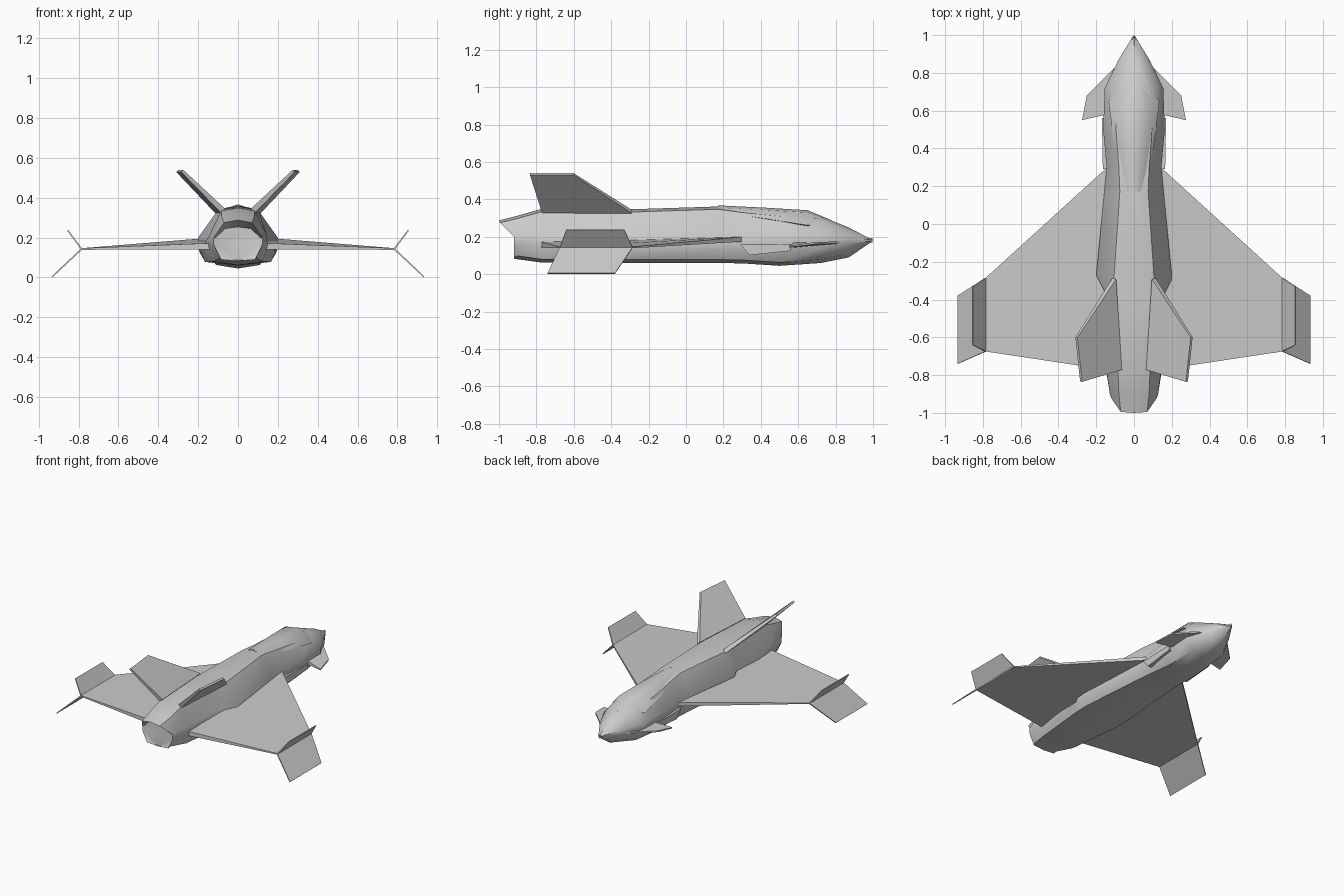
import bpy, bmesh, math
from mathutils import Vector


def finish(name, bm, angle=40, mirror=False):
    bmesh.ops.recalc_face_normals(bm, faces=bm.faces)
    me = bpy.data.meshes.new(name)
    bm.to_mesh(me)
    bm.free()
    ob = bpy.data.objects.new(name, me)
    bpy.context.collection.objects.link(ob)
    if mirror:
        ob.modifiers.new("mirror", "MIRROR").use_mirror_merge = False
    bpy.ops.object.select_all(action="DESELECT")
    ob.select_set(True)
    bpy.context.view_layer.objects.active = ob
    bpy.ops.object.shade_smooth_by_angle(angle=math.radians(angle))
    return ob


def loft(name, halves, angle=40):
    """Skin half rings (right side, top centre to bottom centre) mirrored in x."""
    bm = bmesh.new()
    rings = []
    for half in halves:
        full = half + [(-x, y, z) for x, y, z in half[-2:0:-1]]
        rings.append([bm.verts.new(p) for p in full])
    for a, b in zip(rings, rings[1:]):
        n = len(a)
        for i in range(n):
            bm.faces.new((a[i], a[(i + 1) % n], b[(i + 1) % n], b[i]))
    bm.faces.new(rings[0])
    bm.faces.new(rings[-1])
    return finish(name, bm, angle)


def plate(name, corners, thick, axis=(0, 0, 1)):
    """Four-cornered tapered panel; thick is given per corner along axis."""
    bm = bmesh.new()
    axis = Vector(axis).normalized()
    lo = [bm.verts.new(Vector(c) - axis * t / 2) for c, t in zip(corners, thick)]
    hi = [bm.verts.new(Vector(c) + axis * t / 2) for c, t in zip(corners, thick)]
    bm.faces.new(lo)
    bm.faces.new(hi)
    for i in range(4):
        j = (i + 1) % 4
        bm.faces.new((lo[i], lo[j], hi[j], hi[i]))
    return finish(name, bm, 20, True)


def section(y, zt, xt, wu, zu, wl, zl, xb, zb):
    return [(0, y, zt), (xt, y, zt - 0.015), (wu, y, zu), (wl, y, zl),
            (xb, y, zb + 0.018), (0, y, zb)]


# fuselage, nose to tail, with stepped-in flanks below the fins
body = [
    section(0.998, 0.183, 0.002, 0.003, 0.181, 0.003, 0.179, 0.002, 0.177),
    section(0.87, 0.25, 0.045, 0.082, 0.20, 0.082, 0.16, 0.05, 0.09),
    section(0.72, 0.31, 0.085, 0.155, 0.21, 0.155, 0.14, 0.10, 0.06),
    section(0.50, 0.325, 0.095, 0.163, 0.21, 0.160, 0.13, 0.11, 0.045),
    section(0.30, 0.345, 0.080, 0.145, 0.20, 0.145, 0.13, 0.12, 0.058),
    section(0.17, 0.362, 0.075, 0.157, 0.20, 0.157, 0.13, 0.13, 0.060),
    section(-0.27, 0.348, 0.105, 0.200, 0.20, 0.195, 0.13, 0.165, 0.060),
    section(-0.38, 0.348, 0.105, 0.145, 0.20, 0.190, 0.13, 0.165, 0.060),
    section(-0.77, 0.350, 0.085, 0.145, 0.21, 0.148, 0.16, 0.125, 0.062),
]
# exhaust with overhanging upper lip and recessed end
lip = [(0, -1, 0.288), (0.07, -0.995, 0.275), (0.122, -0.92, 0.20),
       (0.122, -0.92, 0.165), (0.085, -0.92, 0.09), (0, -0.92, 0.083)]
shroud = section(-0.90, 0.313, 0.08, 0.128, 0.205, 0.128, 0.165, 0.09, 0.08)
plug = [(x * 0.93, -0.915, 0.175 + (z - 0.175) * (0.7 if z > 0.25 else 0.95))
        for x, y, z in lip]
loft("fuselage", body + [shroud, lip, plug])

# canopy
canopy = []
for y, top, w, base in [(0.78, 0.288, 0.03, 0.26), (0.65, 0.342, 0.135, 0.262),
                        (0.42, 0.356, 0.105, 0.298), (0.17, 0.368, 0.06, 0.335)]:
    canopy.append([(0, y, top), (w * 0.55, y, top - 0.012), (w, y, base), (0, y, base - 0.03)])
loft("canopy", canopy)

# main wings
plate("wing", [(0.12, 0.32, 0.188), (0.785, -0.285, 0.143),
               (0.785, -0.675, 0.143), (0.12, -0.775, 0.157)],
      [0.026, 0.008, 0.008, 0.032])

# split wingtips
plate("upper_winglet", [(0.785, -0.285, 0.143), (0.855, -0.33, 0.237),
                        (0.855, -0.64, 0.237), (0.785, -0.675, 0.143)],
      [0.008, 0.006, 0.006, 0.008], (0.8, 0, -0.6))
plate("lower_winglet", [(0.785, -0.285, 0.143), (0.933, -0.38, 0.004),
                        (0.933, -0.74, 0.004), (0.785, -0.675, 0.143)],
      [0.008, 0.006, 0.006, 0.008], (0.68, 0, 0.73))

# canted tail fins
plate("tail_fin", [(0.105, -0.29, 0.335), (0.305, -0.60, 0.535),
                   (0.28, -0.835, 0.535), (0.075, -0.77, 0.335)],
      [0.03, 0.015, 0.015, 0.03], (0.7, 0.1, -0.7))

# nose canards
plate("canard", [(0.07, 0.86, 0.172), (0.25, 0.68, 0.165),
                 (0.275, 0.55, 0.148), (0.10, 0.59, 0.160)],
      [0.012, 0.01, 0.008, 0.035])

# side fairings between canard and wing
plate("side_fairing", [(0.14, 0.56, 0.125), (0.14, 0.34, 0.102),
                       (0.14, 0.29, 0.16), (0.14, 0.56, 0.16)],
      [0.06, 0.05, 0.05, 0.06], (1, 0, 0))
